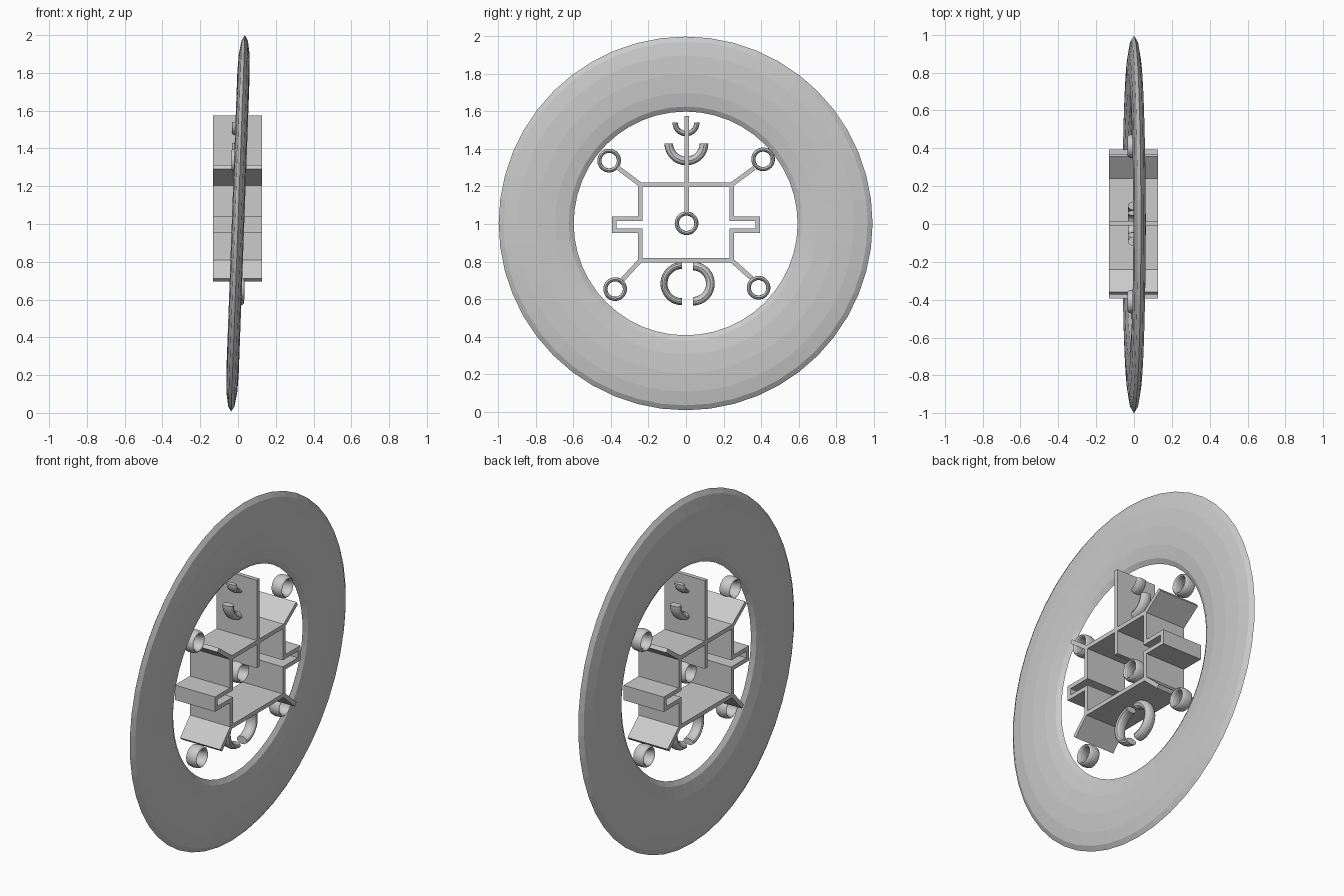
import bpy, bmesh
from math import pi, cos, sin, radians, hypot
from mathutils import Vector

if "Cube" in bpy.data.objects:
    bpy.data.objects.remove(bpy.data.objects["Cube"])

X0, X1 = -0.132, 0.128   # depth of the plates
T = 0.024                # plate thickness


def finish(name, bm):
    bmesh.ops.recalc_face_normals(bm, faces=bm.faces)
    me = bpy.data.meshes.new(name)
    bm.to_mesh(me)
    bm.free()
    ob = bpy.data.objects.new(name, me)
    bpy.context.collection.objects.link(ob)
    return ob


def ring(name, y, z, r_out, r_in, depth, a0=0, sweep=360, n=48, m=12, x=0):
    """Torus (or arc of one) facing x, with an elliptical section."""
    bm = bmesh.new()
    full = sweep == 360
    R, r = (r_out + r_in) / 2, (r_out - r_in) / 2
    loops = []
    for i in range(n if full else n + 1):
        a = radians(a0 + sweep * i / n)
        loop = []
        for j in range(m):
            b = 2 * pi * j / m
            d = R + r * cos(b)
            loop.append(bm.verts.new((depth * sin(b), d * cos(a), d * sin(a))))
        loops.append(loop)
    for i in range(n):
        p, q = loops[i], loops[(i + 1) % len(loops)]
        for j in range(m):
            k = (j + 1) % m
            bm.faces.new((p[j], q[j], q[k], p[k]))
    if not full:
        bm.faces.new(loops[0])
        bm.faces.new(loops[-1])
    ob = finish(name, bm)
    ob.location = (x, y, z)
    return ob


def strip(name, pts, closed=False):
    """Thin wall along a y-z path with mitred corners, extruded along x."""
    bm = bmesh.new()
    P = [Vector(p) for p in pts]
    n = len(P)
    cols = []
    for i in range(n):
        prev = P[i - 1] if (closed or i > 0) else None
        nxt = P[(i + 1) % n] if (closed or i < n - 1) else None
        dirs = []
        if prev is not None:
            dirs.append((P[i] - prev).normalized())
        if nxt is not None:
            dirs.append((nxt - P[i]).normalized())
        norms = [Vector((-d.y, d.x)) for d in dirs]
        mit = sum(norms, Vector((0, 0))).normalized()
        off = mit * (T / 2 / mit.dot(norms[0]))
        a, b = P[i] + off, P[i] - off
        cols.append([bm.verts.new(v) for v in
                     ((X0, *a), (X1, *a), (X1, *b), (X0, *b))])
    for i in range(n if closed else n - 1):
        p, q = cols[i], cols[(i + 1) % n]
        for j in range(4):
            k = (j + 1) % 4
            bm.faces.new((p[j], q[j], q[k], p[k]))
    if not closed:
        bm.faces.new(cols[0])
        bm.faces.new(cols[-1])
    return finish(name, bm)


# Large flattened outer ring, leaning slightly
big = ring("outer_ring", -0.002, 1.003, 0.997, 0.597, 0.033)
big.rotation_euler = (0, radians(2.1), 0)

# Central box frame with a side channel on each side
half = [(0.243, 1.21), (0.243, 1.027), (0.382, 1.027),
        (0.382, 0.964), (0.243, 0.964), (0.243, 0.806)]
strip("box_frame", half + [(-y, z) for y, z in reversed(half)], closed=True)

# Upright centre plate
strip("centre_plate", [(0.003, 1.06), (0.003, 1.575)])

# Diagonal arms and their end rings
arms = {
    "upper_left": ((-0.243, 1.21), (-0.366, 1.302), (-0.41, 1.338)),
    "upper_right": ((0.243, 1.21), (0.363, 1.298), (0.411, 1.345)),
    "lower_left": ((-0.243, 0.806), (-0.338, 0.704), (-0.378, 0.653)),
    "lower_right": ((0.243, 0.806), (0.350, 0.711), (0.387, 0.660)),
}
for key, (start, end, hub) in arms.items():
    strip(key + "_arm", [start, end])
    ring(key + "_ring", *hub, 0.063, 0.041, 0.034)

# Hub ring in the middle
ring("hub_ring", 0.003, 1.004, 0.063, 0.041, 0.034)

# Upward-opening arcs on the centre plate
ring("large_arc", 0.002, 1.43, 0.117, 0.071, 0.033, 180, 180, n=24)
ring("small_arc", 0.0, 1.54, 0.072, 0.044, 0.033, 180, 180, n=24)

# Facing pair of half rings below the box
ring("left_half_ring", -0.021, 0.682, 0.115, 0.078, 0.033, 90, 180, n=24)
ring("right_half_ring", 0.036, 0.682, 0.117, 0.071, 0.033, -90, 180, n=24)
